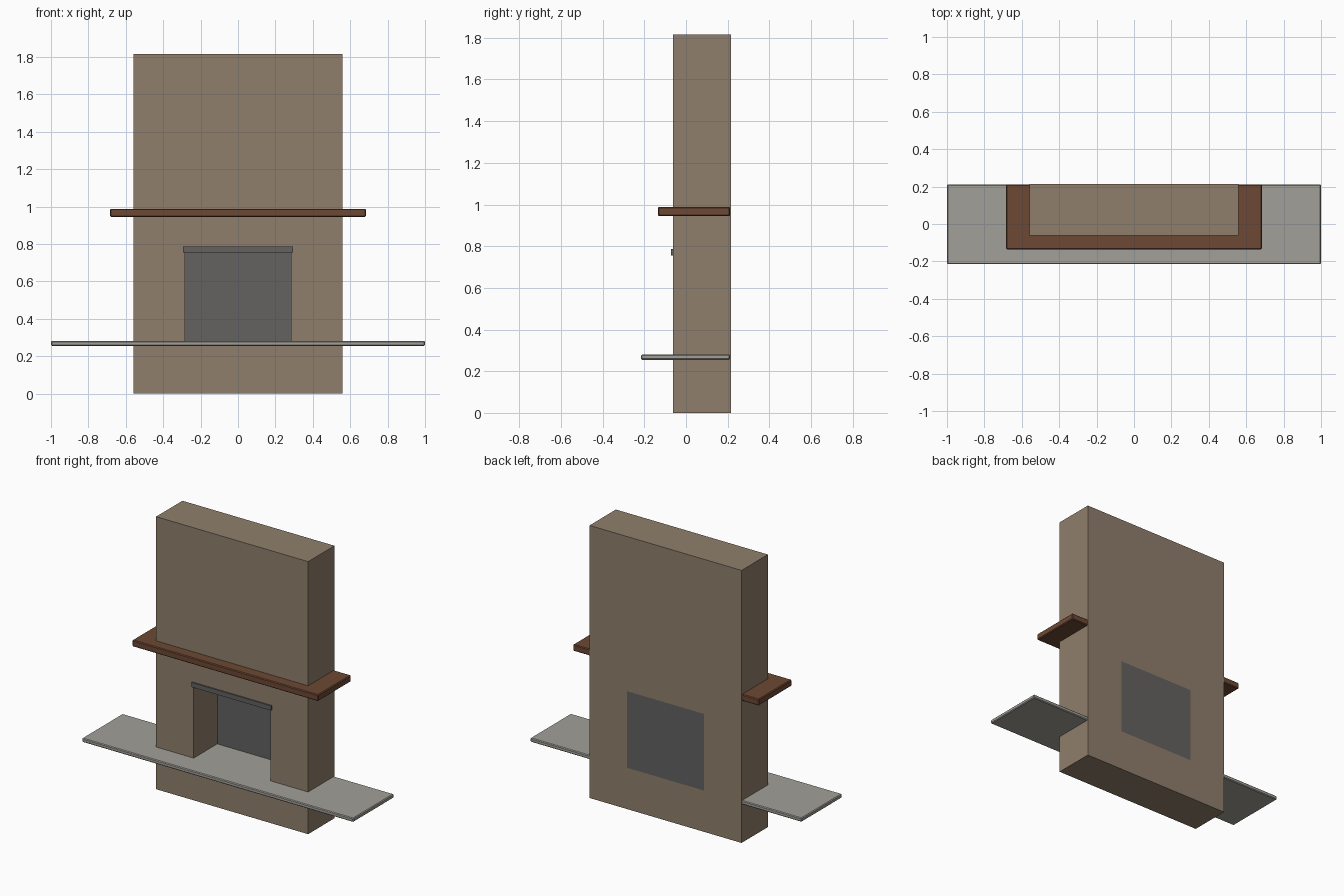
import bpy, bmesh

if "Cube" in bpy.data.objects:
    bpy.data.objects.remove(bpy.data.objects["Cube"])


def material(name, rgb):
    m = bpy.data.materials.new(name)
    m.diffuse_color = (*rgb, 1)
    m.use_nodes = True
    m.node_tree.nodes["Principled BSDF"].inputs["Base Color"].default_value = m.diffuse_color
    return m


stone = material("tan_plaster", (0.275, 0.212, 0.150))
iron = material("dark_grey_iron", (0.127, 0.122, 0.119))
wood = material("brown_wood", (0.150, 0.065, 0.033))
slate = material("light_grey_slab", (0.365, 0.350, 0.320))


def finish(name, bm, mat):
    bmesh.ops.recalc_face_normals(bm, faces=bm.faces)
    mesh = bpy.data.meshes.new(name)
    bm.to_mesh(mesh)
    bm.free()
    mesh.materials.append(mat)
    ob = bpy.data.objects.new(name, mesh)
    bpy.context.collection.objects.link(ob)
    return ob


def box(name, half_x, y, z, mat, bevel=0):
    """Box centred on x, spanning the y and z ranges."""
    bm = bmesh.new()
    bmesh.ops.create_cube(bm, size=1)
    for v in bm.verts:
        v.co.x *= 2 * half_x
        v.co.y = y[0] if v.co.y < 0 else y[1]
        v.co.z = z[0] if v.co.z < 0 else z[1]
    ob = finish(name, bm, mat)
    if bevel:
        mod = ob.modifiers.new("soft_edges", 'BEVEL')
        mod.width = bevel
        mod.segments = 1
    return ob


# Chimney breast: front face with the fire opening left out, extruded to the back
front, back = -0.062, 0.215
xs = (-0.56, -0.283, 0.283, 0.56)
zs = (0, 0.275, 0.785, 1.815)
bm = bmesh.new()
grid = [[bm.verts.new((x, front, z)) for x in xs] for z in zs]
for r in range(3):
    for c in range(3):
        if (r, c) != (1, 1):
            bm.faces.new((grid[r][c], grid[r][c + 1],
                          grid[r + 1][c + 1], grid[r + 1][c]))
ext = bmesh.ops.extrude_face_region(bm, geom=bm.faces[:], use_keep_orig=True)
for g in ext["geom"]:
    if isinstance(g, bmesh.types.BMVert):
        g.co.y = back
finish("chimney_breast", bm, stone)

# Firebox back plate and the lintel bar above the opening
box("firebox_back", 0.283, (0.186, back), (0.275, 0.785), iron)
box("opening_lintel", 0.293, (-0.071, -0.055), (0.755, 0.786), iron)

# Mantel shelf and hearth slab, both wrapping round the breast
box("mantel_shelf", 0.685, (-0.135, 0.212), (0.945, 0.988), wood, 0.005)
box("hearth_slab", 1.0, (-0.215, 0.212), (0.255, 0.281), slate, 0.005)
